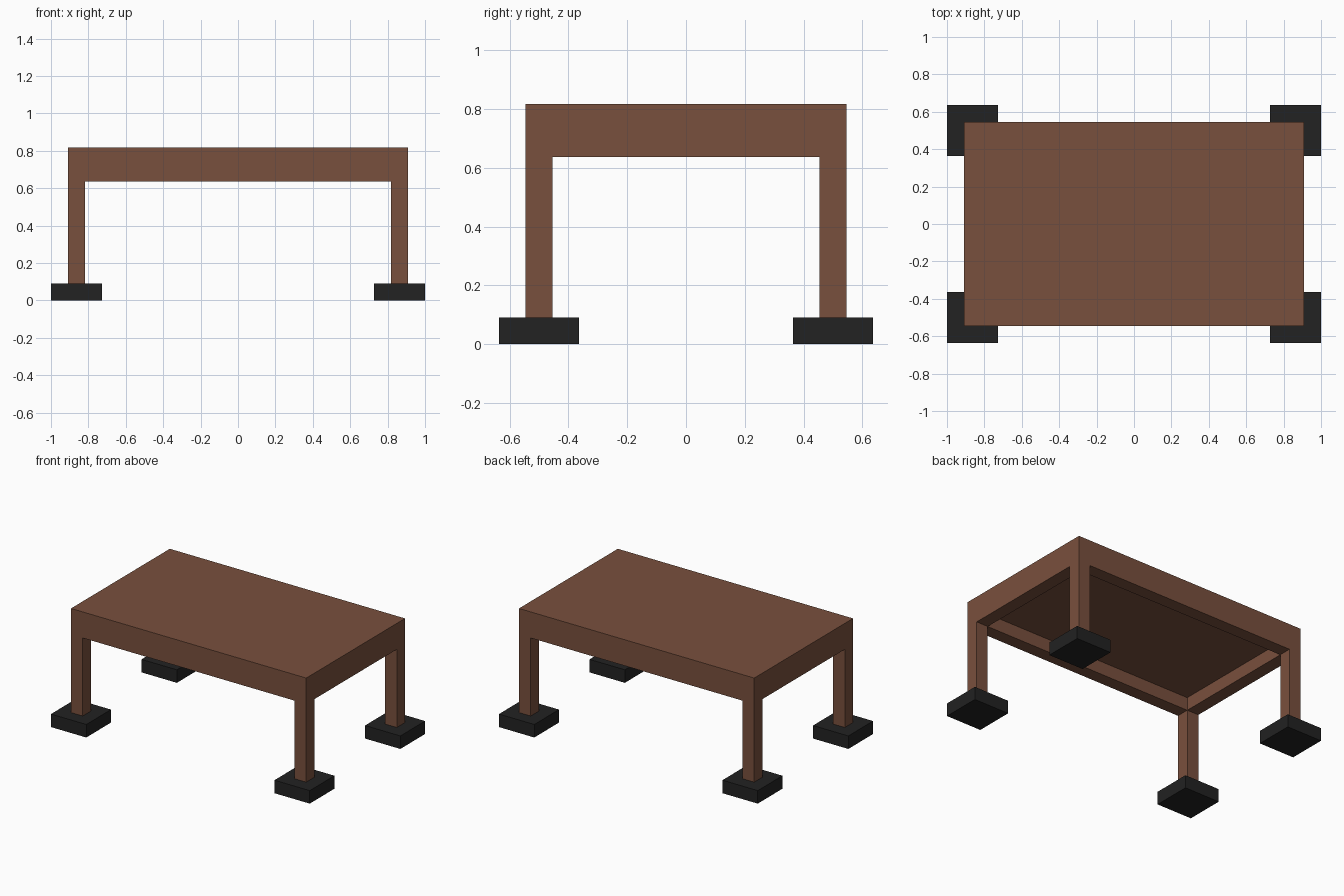
import bpy

if "Cube" in bpy.data.objects:
    bpy.data.objects.remove(bpy.data.objects["Cube"])

U = 1 / 11  # the model sits on a regular grid, 22 units long


def material(name, rgb):
    m = bpy.data.materials.new(name)
    m.diffuse_color = (*rgb, 1)
    m.use_nodes = True
    m.node_tree.nodes["Principled BSDF"].inputs["Base Color"].default_value = m.diffuse_color
    return m


wood = material("brown_wood", (0.191, 0.080, 0.047))
black = material("black_base", (0.016, 0.016, 0.016))


def box(name, lo, hi, mat):
    """Box between two corners given in grid units."""
    bpy.ops.mesh.primitive_cube_add(size=1)
    ob = bpy.context.object
    ob.name = name
    ob.location = [(a + b) / 2 * U for a, b in zip(lo, hi)]
    ob.scale = [(b - a) * U for a, b in zip(lo, hi)]
    bpy.ops.object.transform_apply(location=True, rotation=False, scale=True)
    ob.data.materials.append(mat)
    return ob


# Table top slab
box("table_top", (-10, -6, 8), (10, 6, 9), wood)

# Apron rails between the legs, below the top
for side, s in (("front", -1), ("back", 1)):
    y0, y1 = sorted((5 * s, 6 * s))
    box(side + "_apron", (-9, y0, 7), (9, y1, 8), wood)
for side, s in (("left", -1), ("right", 1)):
    x0, x1 = sorted((9 * s, 10 * s))
    box(side + "_apron", (x0, -5, 7), (x1, 5, 8), wood)

# Legs, each centred on a square foot block
for depth, sy in (("front", -1), ("back", 1)):
    for side, sx in (("left", -1), ("right", 1)):
        x, y = 9.5 * sx, 5.5 * sy
        label = depth + "_" + side
        box(label + "_leg", (x - 0.5, y - 0.5, 1), (x + 0.5, y + 0.5, 8), wood)
        box(label + "_foot", (x - 1.5, y - 1.5, 0), (x + 1.5, y + 1.5, 1), black)
